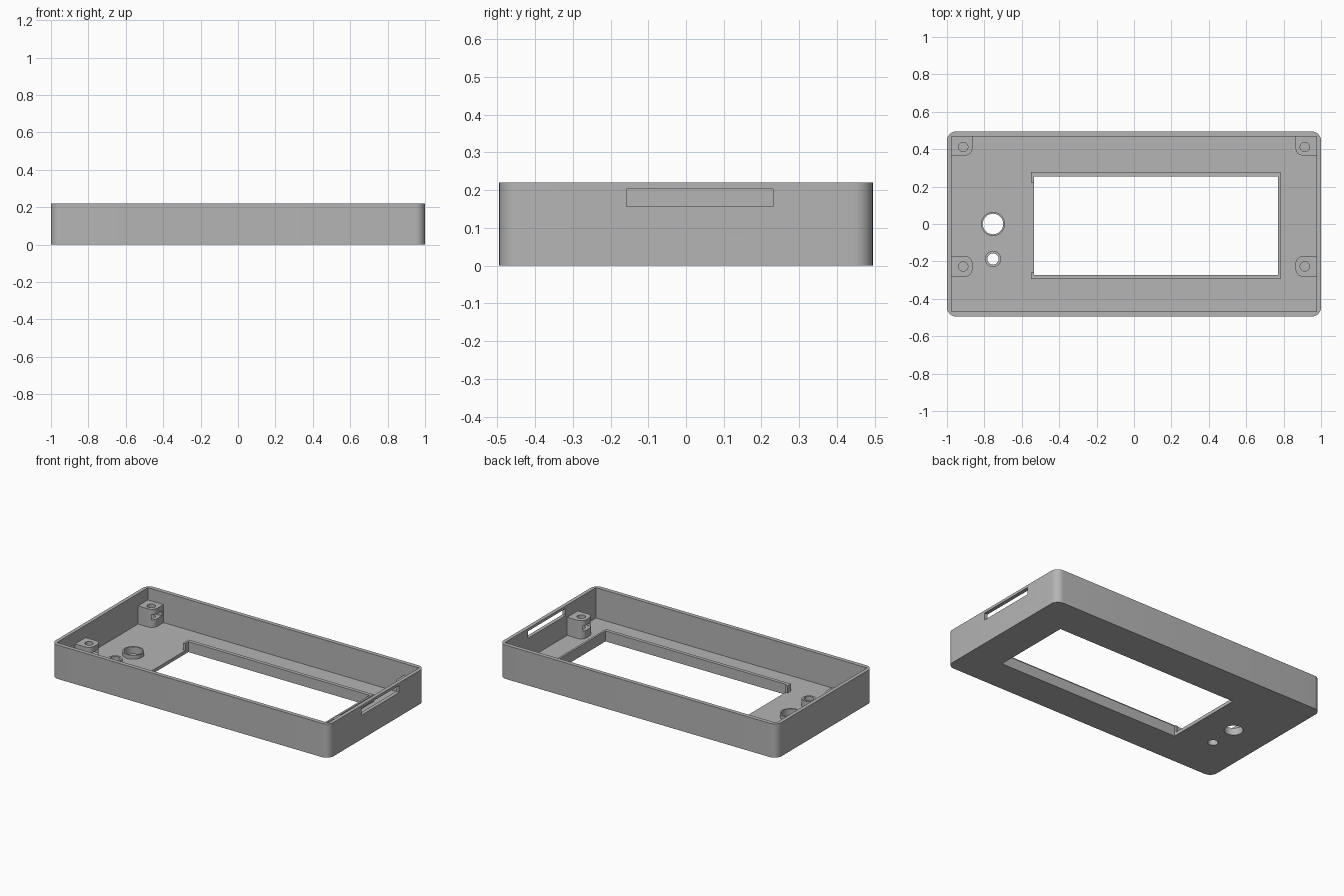
import bpy
import bmesh
import math

cube = bpy.data.objects.get("Cube")
if cube:
    bpy.data.objects.remove(cube, do_unlink=True)

grey = bpy.data.materials.new("plain_grey")
grey.use_nodes = True
grey.diffuse_color = (0.46, 0.46, 0.46, 1)
grey.node_tree.nodes["Principled BSDF"].inputs["Base Color"].default_value = (0.46, 0.46, 0.46, 1)

HALF_Y, HEIGHT, FLOOR = 0.495, 0.22, 0.022


def add_object(name, bm):
    mesh = bpy.data.meshes.new(name)
    bm.to_mesh(mesh)
    bm.free()
    mesh.materials.append(grey)
    obj = bpy.data.objects.new(name, mesh)
    bpy.context.collection.objects.link(obj)
    return obj


def prism(name, points, z0, z1):
    """Extrude a flat outline from z0 up to z1."""
    bm = bmesh.new()
    face = bm.faces.new([bm.verts.new((x, y, z0)) for x, y in points])
    top = bmesh.ops.extrude_face_region(bm, geom=[face])["geom"]
    bmesh.ops.translate(bm, vec=(0, 0, z1 - z0),
                        verts=[v for v in top if isinstance(v, bmesh.types.BMVert)])
    bmesh.ops.recalc_face_normals(bm, faces=bm.faces)
    return add_object(name, bm)


def rounded(x0, x1, y0, y1, radii, steps=8):
    """Rectangle outline; radii run lower left, lower right, upper right, upper left."""
    corners = [(x0, y0, 1, 1), (x1, y0, -1, 1), (x1, y1, -1, -1), (x0, y1, 1, -1)]
    points = []
    for i, ((x, y, sx, sy), r) in enumerate(zip(corners, radii)):
        if r == 0:
            points.append((x, y))
            continue
        for k in range(steps + 1):
            a = math.pi * (1 + i / 2 + k / steps / 2)
            points.append((x + sx * r + r * math.cos(a), y + sy * r + r * math.sin(a)))
    return points


def box(name, x0, x1, y0, y1, z0, z1):
    return prism(name, rounded(x0, x1, y0, y1, (0, 0, 0, 0)), z0, z1)


def disc(name, x, y, r, z0, z1):
    return prism(name, rounded(x - r, x + r, y - r, y + r, (r * 0.999,) * 4), z0, z1)


def cut(obj, cutter):
    """Subtract the cutter, apply, and discard it."""
    mod = obj.modifiers.new("cut", "BOOLEAN")
    mod.operation, mod.solver, mod.object = "DIFFERENCE", "EXACT", cutter
    bpy.context.view_layer.objects.active = obj
    bpy.ops.object.modifier_apply(modifier=mod.name)
    bpy.data.objects.remove(cutter, do_unlink=True)


# Open tray with rounded vertical corners
shell = prism("case_shell", rounded(-1, 1, -HALF_Y, HALF_Y, (0.05,) * 4), 0, HEIGHT)
cut(shell, box("cavity", -0.976, 0.976, -0.468, 0.468, FLOOR, 0.4))
cut(shell, box("window", -0.535, 0.77, -0.272, 0.254, -0.1, 0.1))
cut(shell, box("side_slot", 0.9, 1.1, -0.157, 0.23, 0.157, 0.203))

parts = [shell]

# Round holes with raised collars
for name, y, inner, outer, top in (("large_collar", 0, 0.055, 0.064, 0.047),
                                   ("small_collar", -0.187, 0.03, 0.043, 0.068)):
    cut(shell, disc("hole", -0.754, y, inner, -0.1, 0.1))
    collar = disc(name, -0.754, y, outer, FLOOR - 0.002, top)
    cut(collar, disc("bore", -0.754, y, inner, -0.1, 0.2))
    parts.append(collar)

# Rim around three sides of the window, with hooked ends
rim = prism("window_rim", [(-0.55, 0.278), (-0.55, 0.222), (-0.535, 0.222), (-0.535, 0.254),
                           (0.77, 0.254), (0.77, -0.272), (-0.535, -0.272), (-0.535, -0.26),
                           (-0.55, -0.26), (-0.55, -0.295), (0.783, -0.295), (0.783, 0.278)],
            FLOOR - 0.002, 0.068)
parts.append(rim)

# Four screw posts, each with a screw hole and a nut slot facing inward
for side, label in ((-1, "right"), (1, "left")):
    for y, y0, y1, place in ((0.412, 0.366, 0.47, "back"), (-0.227, -0.282, -0.172, "front")):
        r_low, r_high = 0.04, 0 if place == "back" else 0.04
        if side < 0:
            outline = rounded(-0.98, -0.864, y0, y1, (0, r_low, r_high, 0))
        else:
            outline = rounded(0.864, 0.98, y0, y1, (r_low, 0, 0, r_high))
        post = prism(f"screw_post_{place}_{label}", outline, FLOOR - 0.002, 0.14)
        xs = sorted((side * 0.8, side * 0.95))
        cut(post, box("nut_slot", *xs, y - 0.04, y + 0.04, 0.072, 0.105))
        cut(post, disc("screw_hole", side * 0.913, y, 0.025, 0.03, 0.3))
        parts.append(post)

# Smooth the curved walls, keep edges sharp
bpy.ops.object.select_all(action="DESELECT")
for obj in parts:
    obj.select_set(True)
bpy.context.view_layer.objects.active = shell
bpy.ops.object.shade_smooth_by_angle(angle=math.radians(30))
